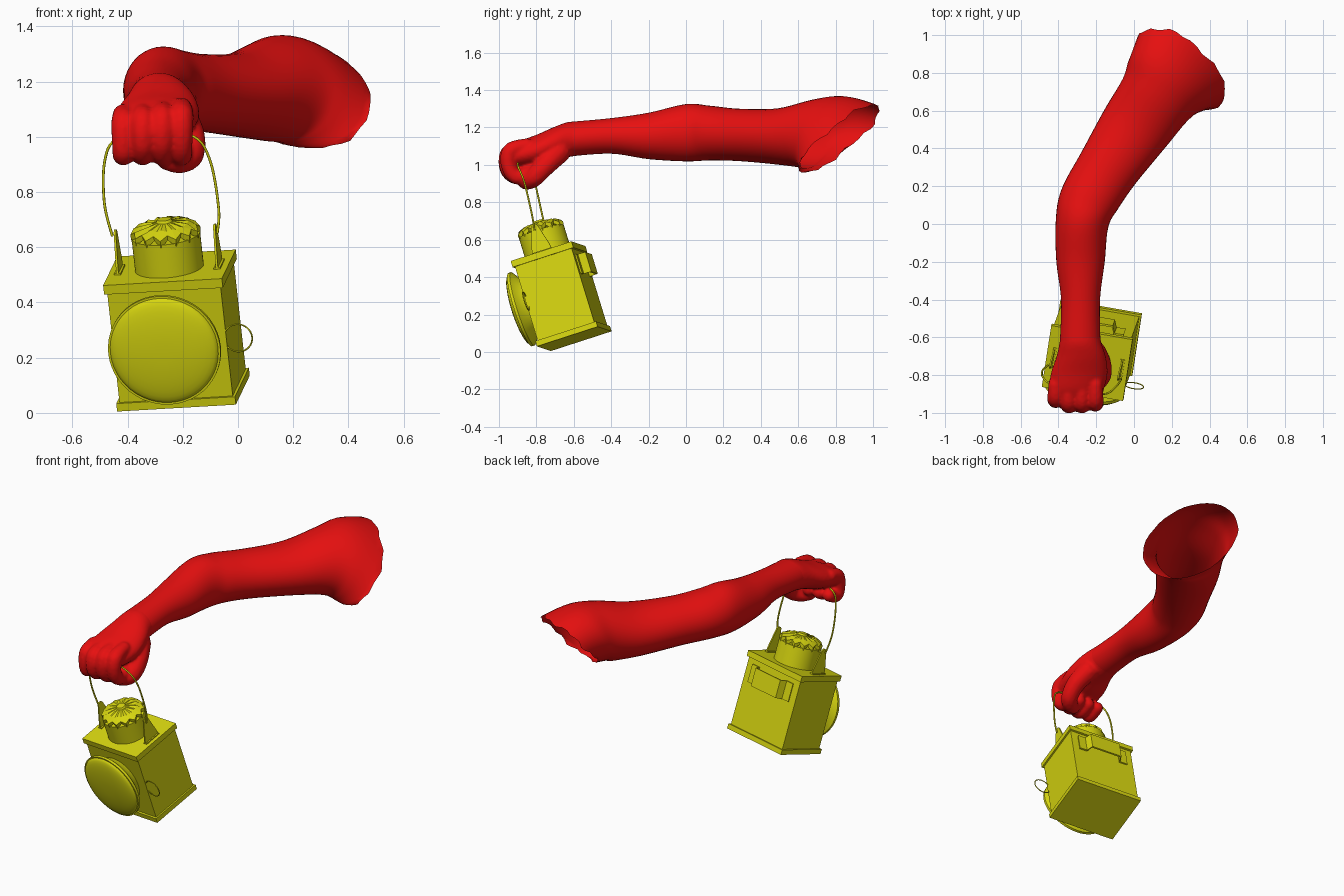
import bpy, bmesh
from math import sin, cos, pi, radians
from mathutils import Vector, Matrix

cube = bpy.data.objects.get("Cube")
if cube:
    bpy.data.objects.remove(cube)


def material(name, color):
    m = bpy.data.materials.new(name)
    m.use_nodes = True
    m.diffuse_color = color
    m.node_tree.nodes["Principled BSDF"].inputs["Base Color"].default_value = color
    return m


RED = material("red skin", (0.8, 0.005, 0.005, 1))
YELLOW = material("yellow metal", (0.68, 0.67, 0.005, 1))

# Lantern frame: tilted and turned, origin at the middle of its base
W = Vector((0.983, -0.171, 0.057)).normalized()
H = Vector((-0.104, -0.292, 0.951)).normalized()
D = H.cross(W).normalized()
H = W.cross(D)
LANTERN = Matrix((W, D, H)).transposed().to_4x4()
LANTERN.translation = (-0.1975, -0.5975, 0.07)


def finish(name, bm, mat, smooth=None, matrix=None):
    bmesh.ops.recalc_face_normals(bm, faces=bm.faces)
    mesh = bpy.data.meshes.new(name)
    bm.to_mesh(mesh)
    bm.free()
    mesh.materials.append(mat)
    ob = bpy.data.objects.new(name, mesh)
    bpy.context.collection.objects.link(ob)
    if matrix:
        ob.matrix_world = matrix
    if smooth:
        bpy.ops.object.select_all(action='DESELECT')
        ob.select_set(True)
        bpy.context.view_layer.objects.active = ob
        bpy.ops.object.shade_smooth_by_angle(angle=radians(smooth))
    return ob


def spline(keys, steps):
    """Catmull-Rom through tuples of numbers."""
    out = []
    for i in range(len(keys) - 1):
        a, b, c, d = (keys[max(0, min(len(keys) - 1, i + k))] for k in (-1, 0, 1, 2))
        for s in range(steps):
            t = s / steps
            out.append([0.5 * (2 * q + (r - p) * t + (2 * p - 5 * q + 4 * r - u) * t * t
                               + (3 * q - p - 3 * r + u) * t ** 3)
                        for p, q, r, u in zip(a, b, c, d)])
    return out + [list(keys[-1])]


def bridge(bm, rings):
    for a, b in zip(rings, rings[1:]):
        for i in range(len(a)):
            j = (i + 1) % len(a)
            bm.faces.new((a[i], a[j], b[j], b[i]))


def limb(bm, keys, steps, n=36, caps=False, ragged=0):
    """Loft of ellipses: x, y, z, half width, half height, yaw, tilt, lean."""
    rings = []
    for x, y, z, rw, rh, yaw, tilt, lean in spline(keys, steps):
        a, t = radians(yaw), radians(tilt)
        side = Vector((cos(a), -sin(a), 0))
        ahead = Vector((sin(a), cos(a), 0))
        up = ahead * sin(t) + Vector((0, 0, cos(t))) + side * lean
        rings.append([bm.verts.new(Vector((x, y, z)) + side * rw * cos(k) + up * rh * sin(k))
                      for k in (2 * pi * i / n for i in range(n))])
    for i, v in enumerate(rings[-1]):
        v.co += ragged * Vector((0.3, 0.8, -0.5)) * (sin(i * 1.9) + sin(i * 0.8))
    bridge(bm, rings)
    if caps:
        bm.faces.new(rings[0])
        bm.faces.new(rings[-1])


# Arm, open at the shoulder
bm = bmesh.new()
limb(bm, [(-0.285, -0.62, 1.138, 0.107, 0.092, 0, 0, 0),
          (-0.283, -0.40, 1.155, 0.103, 0.095, 0, 0, 0),
          (-0.283, -0.20, 1.155, 0.128, 0.124, 0, 0, 0),
          (-0.275, 0.00, 1.172, 0.140, 0.153, 6, 0, 0),
          (-0.235, 0.13, 1.170, 0.158, 0.146, 19, 0, 0),
          (-0.140, 0.29, 1.160, 0.165, 0.140, 31, 0, 0),
          (0.005, 0.505, 1.152, 0.190, 0.152, 31, 0, 0),
          (0.115, 0.66, 1.168, 0.205, 0.187, 30, 10, -0.1),
          (0.175, 0.74, 1.172, 0.232, 0.215, 27, 25, -0.25),
          (0.245, 0.82, 1.140, 0.258, 0.245, 24, 42, -0.4)],
     6, n=40, ragged=0.008)
finish("arm", bm, RED, 80)

# Fist: palm, curled fingers and thumb fused into one skin
bm = bmesh.new()
limb(bm, [(-0.284, -0.53, 1.142, 0.095, 0.084, 0, 0, 0),
          (-0.284, -0.62, 1.137, 0.109, 0.094, 0, 0, 0),
          (-0.280, -0.70, 1.115, 0.130, 0.090, 0, 0, 0),
          (-0.290, -0.79, 1.080, 0.150, 0.085, 0, 0, 0),
          (-0.305, -0.88, 1.055, 0.145, 0.075, 0, 0, 0),
          (-0.310, -0.94, 1.040, 0.130, 0.050, 0, 0, 0)], 5, caps=True)


def digit(keys):
    for x, y, z, r in spline(keys, 8):
        bmesh.ops.create_icosphere(bm, subdivisions=2, radius=r,
                                   matrix=Matrix.Translation((x, y, z)))


for i in range(4):
    x = -0.415 + 0.07 * i
    out = (0.025, 0, 0, 0.008)[i]
    lift = 0.008 * i
    digit([(x, -0.85, 1.08 + lift, 0.040),
           (x, -0.945 + out, 1.05 + lift, 0.046),
           (x, -0.955 + out, 0.97 + lift, 0.043),
           (x, -0.905, 0.935, 0.041),
           (x, -0.84, 0.96, 0.038)])
digit([(-0.21, -0.68, 1.07, 0.065), (-0.175, -0.75, 1.00, 0.058),
       (-0.175, -0.81, 0.935, 0.052), (-0.215, -0.85, 0.912, 0.046),
       (-0.26, -0.87, 0.915, 0.036)])
fist = finish("fist", bm, RED)
remesh = fist.modifiers.new("fuse", 'REMESH')
remesh.mode = 'VOXEL'
remesh.voxel_size = 0.009
remesh.use_smooth_shade = True
soften = fist.modifiers.new("soften", 'SMOOTH')
soften.factor = 0.5
soften.iterations = 4


# Lantern case: body, lid and base slabs
def box(name, size, z):
    bm = bmesh.new()
    bmesh.ops.create_cube(bm, size=1, matrix=Matrix.Translation((0, 0, z)) @ Matrix.Diagonal((*size, 1)))
    return finish(name, bm, YELLOW, matrix=LANTERN)


box("case_body", (0.417, 0.322, 0.44), 0.24)
box("case_lid", (0.437, 0.345, 0.035), 0.4625)
box("case_base", (0.437, 0.345, 0.03), 0.015)


def lathe(name, profile, matrix, n=48, smooth=35, wave=None):
    bm = bmesh.new()
    rings = []
    for k, (r, z) in enumerate(profile):
        ring = []
        for i in range(n):
            a = 2 * pi * i / n
            dr, dz = wave(k, i) if wave else (0, 0)
            ring.append(bm.verts.new(((r + dr) * cos(a), (r + dr) * sin(a), z + dz)))
        rings.append(ring)
    bridge(bm, rings)
    bm.faces.new(rings[-1])
    return finish(name, bm, YELLOW, smooth, matrix)


# Lens: flared tube, rim and shallow dome facing the front
FRONT = LANTERN @ Matrix.Translation((-0.01, -0.16, 0.24)) @ Matrix.Rotation(pi / 2, 4, 'X')
dome = [(0.198 * cos(a), 0.075 + 0.035 * sin(a)) for a in (pi / 2 * k / 9 for k in range(9))]
lathe("lens", [(0.15, 0), (0.165, 0.03), (0.2, 0.055), (0.206, 0.06), (0.206, 0.075)] + dome, FRONT)

# Chimney and its fluted cap
TOP = LANTERN @ Matrix.Translation((0, 0, 0.48))
lathe("chimney", [(0.125, 0), (0.125, 0.125)], TOP)


def flutes(k, i):
    s = 1 if i % 2 else -1
    return [(0.008 * s, -0.012 * s), (0.006 * s, -0.008 * s), (0.003 * s, 0.004 * s), (0, 0), (0, 0)][k]


lathe("chimney_cap", [(0.118, 0.125), (0.122, 0.148), (0.085, 0.165), (0.03, 0.175), (0.025, 0.185)],
      TOP, n=28, smooth=None, wave=flutes)


def prism(name, outline, thick, matrix):
    """Flat outline in xy, extruded both ways along z."""
    bm = bmesh.new()
    face = bm.faces.new([bm.verts.new((x, y, -thick / 2)) for x, y in outline])
    ext = bmesh.ops.extrude_face_region(bm, geom=[face])["geom"]
    bmesh.ops.translate(bm, vec=(0, 0, thick), verts=[v for v in ext if isinstance(v, bmesh.types.BMVert)])
    return finish(name, bm, YELLOW, matrix=matrix)


# Handle lugs: tapered plates with a round eye and a foot
upright = Matrix(((0, 0, 1, 0), (1, 0, 0, 0), (0, 1, 0, 0), (0, 0, 0, 1)))
eye = [(0.02 * cos(a), 0.135 + 0.02 * sin(a)) for a in (pi * k / 8 for k in range(9))]
for side, label in ((1, "left"), (-1, "right")):
    spot = TOP @ Matrix.Translation((0.183 * side, 0, 0))
    prism(label + "_lug", [(-0.055, 0), (0.055, 0), (0.05, 0.03)] + eye + [(-0.05, 0.03)],
          0.008, spot @ upright)
    prism(label + "_lug_foot", [(-0.012, -0.055), (0.012, -0.055), (0.012, 0.055), (-0.012, 0.055)],
          0.012, spot)

# Back clip: bent strap standing off the rear face
strap = [(-0.165, 0), (-0.115, 0), (-0.1, 0.04), (0.1, 0.04), (0.115, 0), (0.165, 0)]
outline = [(x, y + 0.01) for x, y in strap] + [(x * 0.98, y) for x, y in reversed(strap)]
prism("back_clip", outline, 0.11, LANTERN @ Matrix.Translation((0, 0.16, 0.36)))


def wire(name, points, radius, matrix=None, cyclic=False):
    curve = bpy.data.curves.new(name, 'CURVE')
    curve.dimensions = '3D'
    curve.bevel_depth = radius
    curve.bevel_resolution = 2
    curve.use_fill_caps = True
    line = curve.splines.new('POLY')
    line.points.add(len(points) - 1)
    for p, co in zip(line.points, points):
        p.co = (*co, 1)
    line.use_cyclic_u = cyclic
    curve.materials.append(YELLOW)
    ob = bpy.data.objects.new(name, curve)
    bpy.context.collection.objects.link(ob)
    if matrix:
        ob.matrix_world = matrix


# Carrying wire through the fist, and the side pull ring
wire("handle", spline([(-0.075, -0.81, 0.65), (-0.07, -0.825, 0.74), (-0.1, -0.865, 0.91),
                       (-0.16, -0.9, 1.0), (-0.3, -0.875, 1.01), (-0.44, -0.845, 0.99),
                       (-0.483, -0.81, 0.91), (-0.484, -0.775, 0.76), (-0.455, -0.748, 0.64)], 6), 0.005)
wire("pull_ring", [(0.25 + 0.052 * cos(a), -0.153, 0.246 + 0.052 * sin(a))
                   for a in (2 * pi * k / 32 for k in range(32))], 0.003, LANTERN, True)
